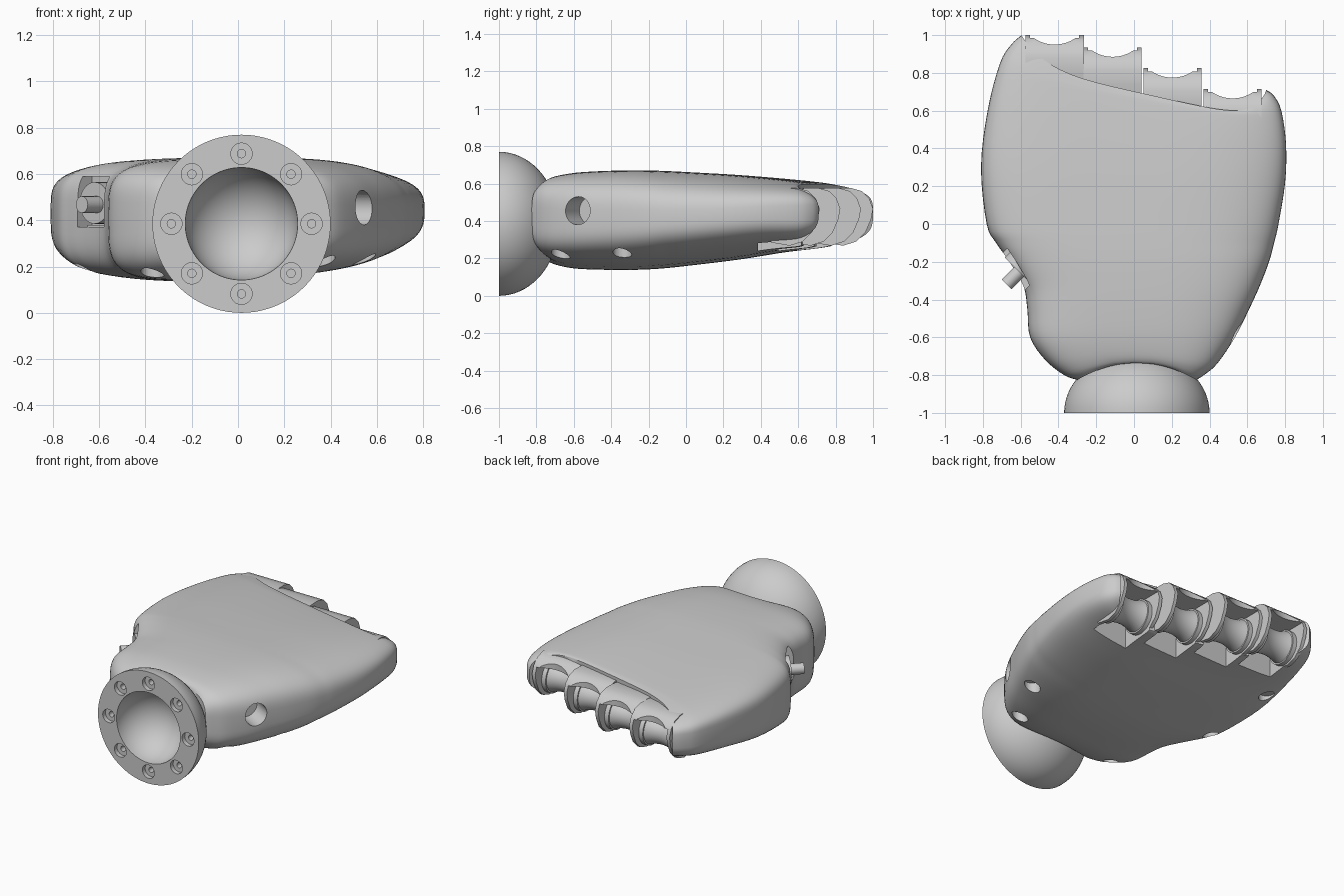
import bpy, bmesh
from math import sin, cos, pi, radians
from mathutils import Vector, Matrix

if "Cube" in bpy.data.objects:
    bpy.data.objects.remove(bpy.data.objects["Cube"])


def finish(name, bm):
    bmesh.ops.remove_doubles(bm, verts=bm.verts, dist=1e-5)
    bmesh.ops.recalc_face_normals(bm, faces=bm.faces)
    me = bpy.data.meshes.new(name)
    bm.to_mesh(me)
    bm.free()
    ob = bpy.data.objects.new(name, me)
    bpy.context.collection.objects.link(ob)
    return ob


def lathe(name, profile, loc, axis, n=32):
    """Revolve (radius, height) points about an axis through loc."""
    bm = bmesh.new()
    m = Matrix.Translation(loc) @ Vector(axis).to_track_quat('Z', 'Y').to_matrix().to_4x4()
    rings = []
    for r, h in profile:
        if r == 0:
            rings.append([bm.verts.new(m @ Vector((0, 0, h)))] * n)
        else:
            rings.append([bm.verts.new(m @ Vector((r * cos(2 * pi * k / n), r * sin(2 * pi * k / n), h)))
                          for k in range(n)])
    for a, b in zip(rings, rings[1:]):
        for k in range(n):
            q = list(dict.fromkeys((a[k], a[(k + 1) % n], b[(k + 1) % n], b[k])))
            bm.faces.new(q)
    return finish(name, bm)


def cyl(name, r, a, b, loc, axis, n=32):
    return lathe(name, [(0, a), (r, a), (r, b), (0, b)], loc, axis, n)


def box(name, size, loc, rot=0):
    bm = bmesh.new()
    bmesh.ops.create_cube(bm, size=1, matrix=Matrix.Translation(loc) @ Matrix.Rotation(rot, 4, 'Z')
                          @ Matrix.Diagonal((*size, 1)))
    return finish(name, bm)


def cut(ob, cutters):
    for c in cutters:
        c.hide_render = True
        mod = ob.modifiers.new("cut", 'BOOLEAN')
        mod.operation, mod.solver, mod.object = 'DIFFERENCE', 'EXACT', c
        bpy.context.view_layer.objects.active = ob
        bpy.ops.object.modifier_apply(modifier=mod.name)
    for c in cutters:
        bpy.data.objects.remove(c)


# Palm: slanted rounded sections
# y_left, x_left, y_right, x_right, z_top, z_bottom, wrist bow, knuckle sag, right squareness
SECTIONS = [
    (-.825, -.30, -.825, .33, .60, .21, .09, 0, 4),
    (-.80, -.37, -.80, .37, .62, .18, .07, 0, 4),
    (-.72, -.47, -.74, .44, .64, .15, .04, 0, 3.8),
    (-.60, -.55, -.60, .535, .658, .127, .01, 0, 3.5),
    (-.45, -.565, -.45, .61, .667, .12, 0, 0, 3.3),
    (-.33, -.585, -.33, .665, .67, .118, 0, 0, 3.2),
    (-.20, -.66, -.20, .715, .67, .122, 0, 0, 3.1),
    (-.10, -.73, -.10, .742, .667, .13, 0, 0, 3),
    (.0, -.78, .0, .765, .662, .142, 0, 0, 3),
    (.30, -.81, .22, .80, .647, .18, 0, 0, 3),
    (.60, -.775, .42, .805, .627, .225, 0, .02, 3.2),
    (.85, -.71, .60, .78, .61, .247, 0, .085, 3.6),
    (.95, -.65, .68, .74, .603, .255, 0, .14, 4),
    (1.0, -.595, .71, .70, .597, .26, 0, .165, 4.2),
]


def spline(rows, steps):
    out = []
    for i in range(len(rows) - 1):
        p = [rows[max(0, min(len(rows) - 1, i + d))] for d in (-1, 0, 1, 2)]
        for s in range(steps):
            t = s / steps
            out.append([.5 * (2 * b + (c - a) * t + (2 * a - 5 * b + 4 * c - d) * t * t
                              + (3 * b - a - 3 * c + d) * t ** 3) for a, b, c, d in zip(*p)])
    return out + [list(rows[-1])]


N = 96
bm = bmesh.new()
rings = []
for yl, xl, yr, xr, zt, zb, bow, sag, nr in spline(SECTIONS, 4):
    ring = []
    for k in range(N):
        a = 2 * pi * k / N
        c, s = cos(a), sin(a)
        n = nr if c > 0 else 4.2
        u = abs(c) ** (2 / n) * (1 if c > 0 else -1)
        v = abs(s) ** (2 / n) * (1 if s > 0 else -1)
        f = (u + 1) / 2
        x = xl + (xr - xl) * f
        tip_round = (.8 if u > 0 else .25) * sag * u ** 4 * abs(v) ** 3
        y = yl + (yr - yl) * f + bow * (1 - u * u) - sag * (1 - u ** 4) - tip_round
        bottom = zb + f * (.01 + .05 * max(0, (.26 - zb) / .13))
        mid = (zt + zb) / 2 + .02
        z = mid + (zt - mid) * v if v > 0 else mid + (mid - bottom) * v
        ring.append(bm.verts.new((x, y, z)))
    rings.append(ring)
for a, b in zip(rings, rings[1:]):
    for k in range(N):
        bm.faces.new((a[k], a[(k + 1) % N], b[(k + 1) % N], b[k]))
for r in (rings[0], rings[-1]):
    for k in range(N // 2):
        bm.faces.new(list(dict.fromkeys((r[k], r[k + 1], r[N - k - 1], r[(N - k) % N]))))
palm = finish("palm", bm)

FINGERS = [(-.42, 1.0), (-.113, .935), (.203, .825), (.522, .715)]


def slot(x, tip):
    return box("slot_cutter", (.26, .55, .43), (x, tip - .055, .295))


# Screw holes under the palm, side hole, thumb pocket and finger slots
cutters = [cyl("hole_cutter", .05, 0, .28, (x, y, 0), (0, 0, 1))
           for x, y in ((.545, -.34), (.37, -.67), (-.37, -.67), (-.66, -.04), (-.68, .48))]
cutters.append(cyl("side_cutter", .075, -.16, .3, (.555, -.585, .455), (.87, -.5, 0)))
cutters.append(box("thumb_cutter", (.22, .26, .22), (-.645, -.26, .48), radians(-45)))
cutters += [slot(x, t) for x, t in FINGERS]
cut(palm, cutters)
parts = [palm]

# Knuckle brackets with curved roofs, each with a grooved hub
SIDE = [(-.26, .565), (-.2, .575), (-.12, .577), (-.06, .56), (-.02, .52), (0, .465), (-.01, .41),
        (-.04, .34), (-.09, .29), (-.16, .268), (-.26, .285)]
for x, tip in FINGERS:
    bm = bmesh.new()
    f = bm.faces.new([bm.verts.new((x - .154, tip + y, z)) for y, z in SIDE])
    ext = bmesh.ops.extrude_face_region(bm, geom=[f])
    bmesh.ops.translate(bm, vec=(.308, 0, 0), verts=[v for v in ext["geom"] if isinstance(v, bmesh.types.BMVert)])
    bracket = finish("knuckle_bracket", bm)
    cut(bracket, [slot(x, tip), cyl("roof_cutter", .194, .3, .8, (x, tip + .144, 0), (0, 0, 1), 64)])
    groove = [(.105 - .02 * (1 - (h / .1) ** 2), h) for h in [-.1 + .02 * i for i in range(11)]]
    hub = lathe("knuckle_hub", [(0, -.132), (.115, -.132), (.115, -.1)] + groove
                + [(.115, .1), (.115, .132), (0, .132)], (x, tip - .185, .395), (1, 0, 0), 40)
    parts += [bracket, hub]

# Wrist dome with bowl and counterbored flange
outer = [(.385 * cos(i * pi / 36), .32 * sin(i * pi / 36)) for i in range(18)] + [(0, .32)]
bowl = [(0, .24)] + [(.243 * sin(i * pi / 32), .24 * cos(i * pi / 32)) for i in range(1, 17)]
wrist = lathe("wrist_socket", bowl + outer, (.015, -1, .385), (0, 1, 0), 80)
bores = []
for k in range(8):
    p = (.015 + .303 * sin(k * pi / 4), -1, .385 + .303 * cos(k * pi / 4))
    bores.append(lathe("bore_cutter", [(0, -.05), (.046, -.05), (.046, .03), (.018, .03), (.018, .09), (0, .09)],
                       p, (0, 1, 0), 24))
cut(wrist, bores)
parts.append(wrist)

# Thumb motor: disc, shaft and mounting tab
d = (-.707, -.707, 0)
parts += [cyl("thumb_motor", .09, -.12, .05, (-.585, -.205, .475), d),
          cyl("thumb_shaft", .036, 0, .12, (-.59, -.235, .468), d, 24),
          box("thumb_tab", (.13, .1, .02), (-.57, -.22, .37), radians(-45))]

# Smooth shading with crisp edges
for ob in parts:
    bpy.ops.object.select_all(action='DESELECT')
    ob.select_set(True)
    bpy.context.view_layer.objects.active = ob
    bpy.ops.object.shade_smooth_by_angle(angle=radians(32))
